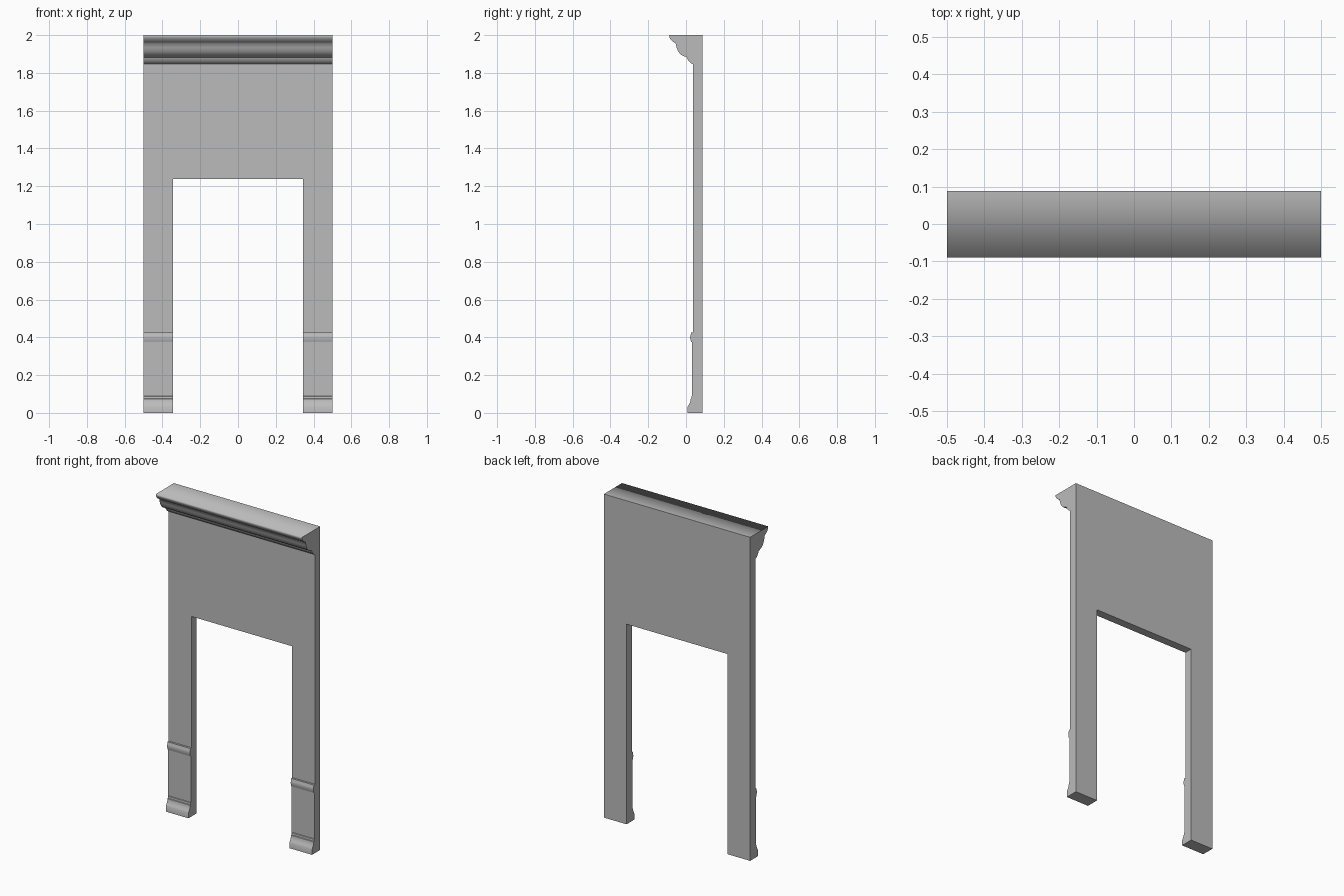
import bpy
import bmesh
import math

if "Cube" in bpy.data.objects:
    bpy.data.objects.remove(bpy.data.objects["Cube"], do_unlink=True)

BACK, FACE = 0.088, 0.037

stone = bpy.data.materials.new("plain grey")
stone.use_nodes = True
grey = (0.5, 0.5, 0.5, 1)
stone.diffuse_color = grey
stone.node_tree.nodes["Principled BSDF"].inputs["Base Color"].default_value = grey


def extrude_profile(name, profile, x0, x1):
    """Sweep a closed (y, z) profile along x, smooth on its moulded front."""
    bm = bmesh.new()
    ends = [[bm.verts.new((x, y, z)) for y, z in profile] for x in (x0, x1)]
    caps = [bm.faces.new(ring) for ring in ends]
    n = len(profile)
    for i in range(n):
        j = (i + 1) % n
        side = bm.faces.new((ends[0][i], ends[0][j], ends[1][j], ends[1][i]))
        side.smooth = True
    bmesh.ops.recalc_face_normals(bm, faces=bm.faces)
    for edge in bm.edges:
        lip = edge.verts[0].co.y < -0.08
        on_cap = any(f in caps for f in edge.link_faces)
        edge.smooth = not on_cap and (lip or edge.calc_face_angle() < math.radians(50))
    mesh = bpy.data.meshes.new(name)
    bm.to_mesh(mesh)
    bm.free()
    mesh.materials.append(stone)
    obj = bpy.data.objects.new(name, mesh)
    bpy.context.collection.objects.link(obj)
    return obj


# Header panel with its crown moulding
crown = [(0.035, 1.847), (0.028, 1.85), (0.018, 1.858), (0.009, 1.87), (0.005, 1.882),
         (-0.008, 1.887), (-0.022, 1.893), (-0.034, 1.903), (-0.043, 1.917),
         (-0.05, 1.935), (-0.055, 1.957), (-0.066, 1.963), (-0.076, 1.971),
         (-0.084, 1.981), (-0.088, 1.99), (-0.089, 2.0)]
extrude_profile("header", [(BACK, 1.237), (FACE, 1.237), (FACE, 1.847)] + crown[1:]
                + [(BACK, 2.0)], -0.5, 0.5)

# Legs with a plinth, a thicker lower block and a rounded band
plinth = [(0.009, 0.0), (0.009, 0.032), (0.014, 0.042), (0.02, 0.052), (0.024, 0.064),
          (0.025, 0.074), (0.028, 0.076), (0.029, 0.088), (0.032, 0.09)]
band = [(0.032, 0.374), (0.027, 0.376), (0.024, 0.386), (0.022, 0.398), (0.023, 0.41),
        (0.027, 0.418), (0.027, 0.425), (FACE, 0.426)]
leg = [(BACK, 0.0)] + plinth + band + [(FACE, 1.237), (BACK, 1.237)]
extrude_profile("left_leg", leg, 0.345, 0.5)
extrude_profile("right_leg", leg, -0.5, -0.345)
